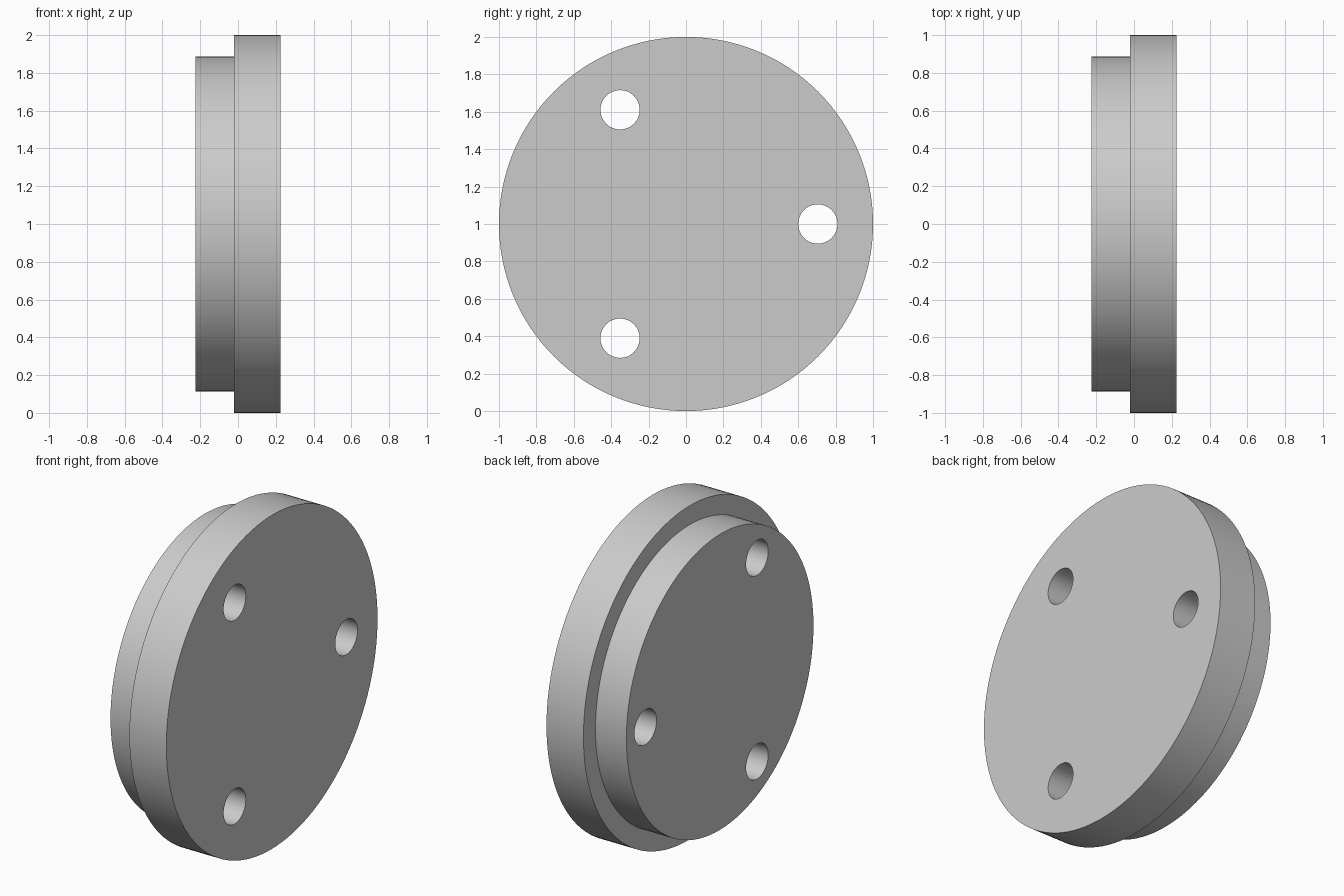
import bpy
import bmesh
from math import cos, sin, tau, radians
from mathutils import Vector

cube = bpy.data.objects.get("Cube")
if cube:
    bpy.data.objects.remove(cube, do_unlink=True)

CENTRE = Vector((0, 0, 1))

grey = bpy.data.materials.new("plain grey")
grey.use_nodes = True
colour = (0.6, 0.6, 0.6, 1)
grey.diffuse_color = colour
grey.node_tree.nodes["Principled BSDF"].inputs["Base Color"].default_value = colour


def lathe_x(name, profile, centre, sides):
    """Closed solid turned about an axis along x from (x, radius) pairs."""
    bm = bmesh.new()
    rings = []
    for x, r in profile:
        rings.append([bm.verts.new(centre + Vector((x, r * cos(tau * i / sides), r * sin(tau * i / sides))))
                      for i in range(sides)])
    for a, b in zip(rings, rings[1:]):
        for i in range(sides):
            j = (i + 1) % sides
            bm.faces.new((a[i], a[j], b[j], b[i]))
    bm.faces.new(rings[0])
    bm.faces.new(rings[-1])
    bmesh.ops.recalc_face_normals(bm, faces=bm.faces)
    mesh = bpy.data.meshes.new(name)
    bm.to_mesh(mesh)
    bm.free()
    mesh.materials.append(grey)
    obj = bpy.data.objects.new(name, mesh)
    bpy.context.collection.objects.link(obj)
    return obj


# Wide flange with a narrower locating boss
flange = lathe_x("flange_plate",
                 [(-0.225, 0.886), (-0.02, 0.886), (-0.02, 1), (0.225, 1)],
                 CENTRE, 128)
bpy.context.view_layer.objects.active = flange
flange.select_set(True)

# Three bolt holes, evenly spaced
for k in range(3):
    angle = tau * k / 3
    place = CENTRE + 0.705 * Vector((0, cos(angle), sin(angle)))
    cutter = lathe_x("bolt_hole_cutter", [(-0.4, 0.105), (0.4, 0.105)], place, 48)
    cutter.hide_render = True
    cut = flange.modifiers.new("bolt_hole", "BOOLEAN")
    cut.operation = "DIFFERENCE"
    cut.solver = "EXACT"
    cut.object = cutter
    bpy.ops.object.modifier_apply(modifier=cut.name)
    bpy.data.objects.remove(cutter, do_unlink=True)

bpy.ops.object.shade_smooth_by_angle(angle=radians(30))
